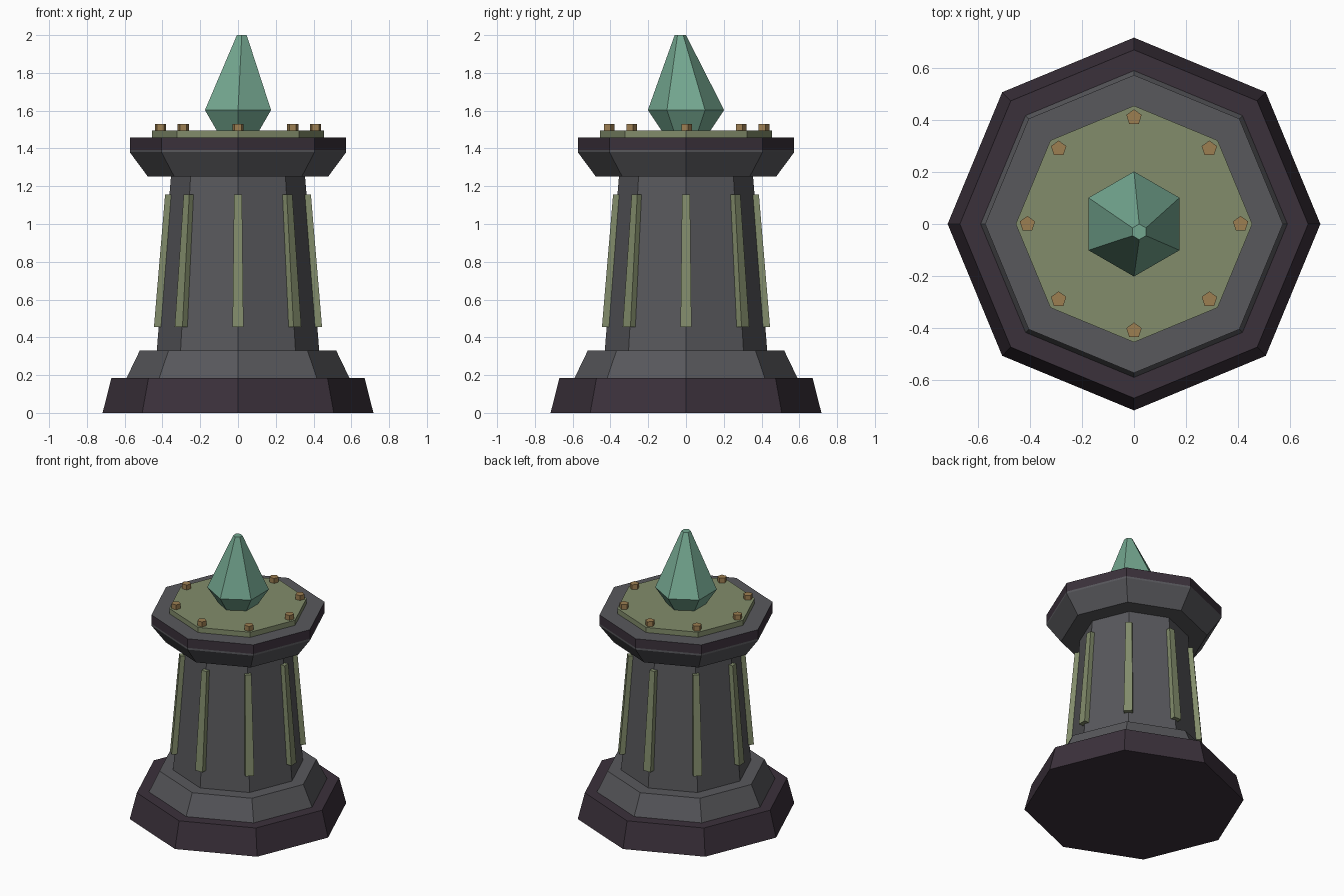
import bpy, math
from mathutils import Vector

if "Cube" in bpy.data.objects:
    bpy.data.objects.remove(bpy.data.objects["Cube"])


def material(name, r, g, b):
    lin = [((c / 255 + 0.055) / 1.055) ** 2.4 for c in (r, g, b)]
    m = bpy.data.materials.new(name)
    m.diffuse_color = (*lin, 1)
    m.use_nodes = True
    m.node_tree.nodes["Principled BSDF"].inputs["Base Color"].default_value = m.diffuse_color
    return m


STONE = material("grey stone", 88, 88, 92)
DARK = material("dark plum stone", 59, 49, 59)
OLIVE = material("olive metal", 130, 140, 107)
BRASS = material("brass", 156, 126, 81)
CRYSTAL = material("green crystal", 116, 167, 144)


def make(name, verts, faces, *mats):
    me = bpy.data.meshes.new(name)
    me.from_pydata(verts, [], faces)
    for m in mats:
        me.materials.append(m)
    ob = bpy.data.objects.new(name, me)
    bpy.context.collection.objects.link(ob)
    return ob


def prism(name, sides, rings, *mats, start=0.0, at=(0, 0)):
    """Capped stack of polygon rings, each (radius, z) or (radius, z, dx, dy)."""
    verts, faces = [], []
    for ring in rings:
        r, z = ring[:2]
        dx, dy = ring[2:] if len(ring) > 2 else (0, 0)
        for i in range(sides):
            a = start + math.tau * i / sides
            verts.append((at[0] + dx + r * math.cos(a), at[1] + dy + r * math.sin(a), z))
    for k in range(len(rings) - 1):
        for i in range(sides):
            j = (i + 1) % sides
            b, t = k * sides, (k + 1) * sides
            faces.append((b + i, b + j, t + j, t + i))
    faces.append(tuple(reversed(range(sides))))
    top = (len(rings) - 1) * sides
    faces.append(tuple(range(top, top + sides)))
    return make(name, verts, faces, *mats)


# Octagonal foot, step and tapering column
prism("base", 8, [(0.717, 0), (0.67, 0.185)], DARK)
prism("base_step", 8, [(0.59, 0.185), (0.52, 0.33)], STONE)
prism("column", 8, [(0.43, 0.33), (0.355, 1.252)], STONE)

# Flared capital with a dark band around its rim
capital = prism("capital", 8, [(0.478, 1.252), (0.573, 1.38), (0.573, 1.393), (0.573, 1.458)],
                STONE, DARK)
for f in capital.data.polygons:
    if abs(f.normal.z) < 0.1 and f.center.z > 1.4:
        f.material_index = 1

# Top plate
prism("top_plate", 8, [(0.455, 1.458), (0.455, 1.495)], OLIVE)

# Ribs on the column corners and bolts on the plate
box_faces = [(3, 2, 1, 0), (4, 5, 6, 7), (0, 1, 5, 4), (1, 2, 6, 5), (2, 3, 7, 6), (3, 0, 4, 7)]
for i in range(8):
    a = math.tau * i / 8
    out = Vector((math.cos(a), math.sin(a), 0))
    side = Vector((-math.sin(a), math.cos(a), 0))
    verts = []
    for inner, outer, half, z in ((0.395, 0.445, 0.029, 0.455), (0.345, 0.386, 0.021, 1.155)):
        for r, s in ((inner, -half), (outer, -half), (outer, half), (inner, half)):
            verts.append(out * r + side * s + Vector((0, 0, z)))
    make(f"rib_{i + 1}", verts, box_faces, OLIVE)
    prism(f"bolt_{i + 1}", 5, [(0.031, 1.495), (0.031, 1.53)], BRASS,
          start=math.pi / 2, at=(out.x * 0.41, out.y * 0.41))

# Crystal with an off-centre blunt tip
prism("crystal", 6, [(0.13, 1.495), (0.202, 1.603), (0.03, 2.0, 0.02, -0.03)],
      CRYSTAL, start=math.pi / 2)
